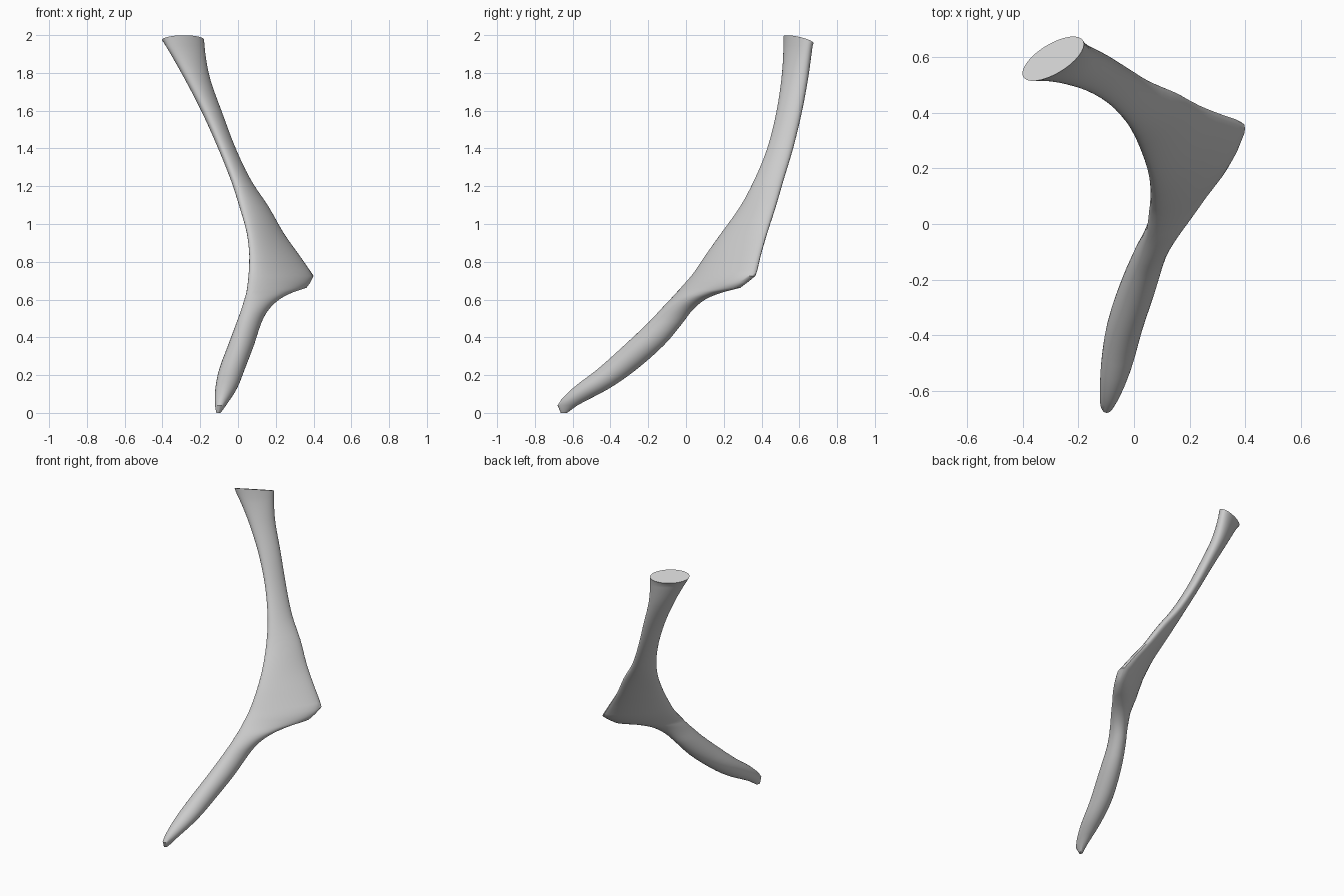
import bpy, bmesh, math

cube = bpy.data.objects.get("Cube")
if cube:
    bpy.data.objects.remove(cube, do_unlink=True)

# Single plain grey material
grey = bpy.data.materials.new("plain_grey")
grey.use_nodes = True
colour = (0.6, 0.6, 0.6, 1.0)
grey.diffuse_color = colour
grey.node_tree.nodes["Principled BSDF"].inputs["Base Color"].default_value = colour

# Level elliptical slices: height, x min, x max, y min, y max, diagonal lean
SLICES = [
    (0.00, -0.115, -0.092, -0.663, -0.630, 0.2),
    (0.04, -0.122, -0.063, -0.680, -0.575, 0.2),
    (0.13, -0.120, -0.005, -0.600, -0.405, 0.25),
    (0.23, -0.100, 0.035, -0.470, -0.262, 0.25),
    (0.36, -0.052, 0.085, -0.325, -0.115, 0.3),
    (0.48, -0.007, 0.125, -0.197, -0.015, 0.4),
    (0.55, 0.018, 0.165, -0.132, 0.040, 0.5),
    (0.605, 0.035, 0.225, -0.080, 0.110, 0.65),
    (0.64, 0.045, 0.295, -0.048, 0.200, 0.8),
    (0.662, 0.048, 0.362, -0.028, 0.287, 0.86),
    (0.69, 0.052, 0.383, -0.003, 0.325, 0.86),
    (0.725, 0.055, 0.400, 0.028, 0.368, 0.86),
    (0.755, 0.058, 0.380, 0.050, 0.378, 0.86),
    (0.83, 0.060, 0.328, 0.100, 0.395, 0.85),
    (0.95, 0.047, 0.243, 0.185, 0.430, 0.8),
    (1.09, 0.008, 0.163, 0.285, 0.475, 0.68),
    (1.23, -0.037, 0.070, 0.360, 0.516, 0.5),
    (1.40, -0.105, -0.012, 0.430, 0.567, 0.42),
    (1.59, -0.190, -0.084, 0.478, 0.613, 0.42),
    (1.76, -0.278, -0.145, 0.504, 0.645, 0.48),
    (1.88, -0.345, -0.170, 0.514, 0.662, 0.58),
    (1.975, -0.402, -0.180, 0.515, 0.675, 0.66),
]
SIDES, STEPS = 32, 3


def blend(p, a, b, q, t):
    """Smooth interpolation from slice a to slice b, with uneven heights."""
    h = b[0] - a[0]
    out = [a[0] + h * t]
    for i in range(1, 6):
        m0 = (b[i] - p[i]) / (b[0] - p[0]) * h
        m1 = (q[i] - a[i]) / (q[0] - a[0]) * h
        out.append((2*t**3 - 3*t**2 + 1) * a[i] + (t**3 - 2*t**2 + t) * m0
                   + (3*t**2 - 2*t**3) * b[i] + (t**3 - t**2) * m1)
    return out


# Fill in slices, keeping the prong's short blunt end straight
rows = []
last = len(SLICES) - 1
for k in range(last):
    a, b = SLICES[k], SLICES[k + 1]
    if k == 0 or 8 <= k <= 12:
        rows.append(a)
        continue
    q = SLICES[min(k + 2, last)]
    rows += [blend(SLICES[k - 1], a, b, q, s / STEPS) for s in range(STEPS)]
rows.append(SLICES[-1])

# Loft the slices into one three-armed body
bm = bmesh.new()
rings = []
for n, (z, x0, x1, y0, y1, lean) in enumerate(rows):
    shift = math.acos(max(-0.95, min(0.95, lean)))
    cx, cy = (x0 + x1) / 2, (y0 + y1) / 2
    ring = []
    for s in range(SIDES):
        t = 2 * math.pi * s / SIDES
        x = cx + (x1 - x0) / 2 * math.cos(t)
        y = cy + (y1 - y0) / 2 * math.cos(t - shift)
        # The top end is cut at a slant
        slant = 0.2 * (x - cx) - 0.4 * (y - cy) if n == len(rows) - 1 else 0
        ring.append(bm.verts.new((x, y, z + slant)))
    rings.append(ring)
for lo, hi in zip(rings, rings[1:]):
    for s in range(SIDES):
        e = (s + 1) % SIDES
        bm.faces.new((lo[s], lo[e], hi[e], hi[s]))
bm.faces.new(rings[0][::-1])
bm.faces.new(rings[-1])
bmesh.ops.recalc_face_normals(bm, faces=bm.faces)

mesh = bpy.data.meshes.new("branched_strut")
bm.to_mesh(mesh)
bm.free()
mesh.materials.append(grey)
strut = bpy.data.objects.new("branched_strut", mesh)
bpy.context.collection.objects.link(strut)

bpy.ops.object.select_all(action="DESELECT")
strut.select_set(True)
bpy.context.view_layer.objects.active = strut
bpy.ops.object.shade_smooth_by_angle(angle=math.radians(40))
